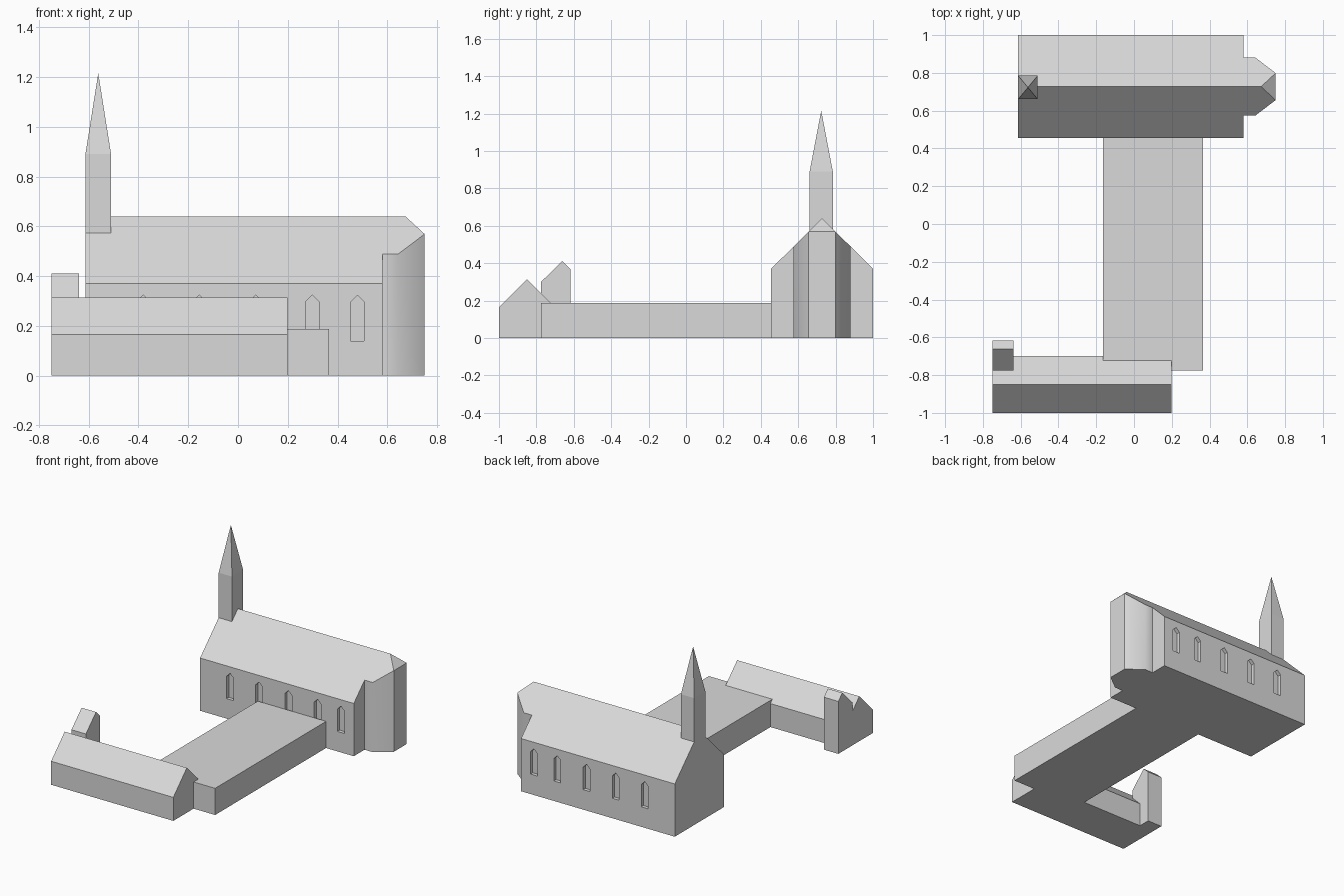
import bpy, bmesh, math
from mathutils import Vector

if "Cube" in bpy.data.objects:
    bpy.data.objects.remove(bpy.data.objects["Cube"])

stone = bpy.data.materials.new("pale grey")
stone.diffuse_color = (0.7, 0.7, 0.7, 1)
stone.use_nodes = True
stone.node_tree.nodes["Principled BSDF"].inputs["Base Color"].default_value = stone.diffuse_color


def finish(name, bm):
    bmesh.ops.recalc_face_normals(bm, faces=bm.faces)
    mesh = bpy.data.meshes.new(name)
    bm.to_mesh(mesh)
    bm.free()
    mesh.materials.append(stone)
    ob = bpy.data.objects.new(name, mesh)
    bpy.context.collection.objects.link(ob)
    return ob


def prism(bm, points, sweep):
    """Extrude a closed polygon along a vector."""
    face = bm.faces.new([bm.verts.new(p) for p in points])
    out = bmesh.ops.extrude_face_region(bm, geom=[face], use_keep_orig=True)
    moved = [v for v in out["geom"] if isinstance(v, bmesh.types.BMVert)]
    bmesh.ops.translate(bm, verts=moved, vec=sweep)


def along_x(name, x0, x1, profile):
    bm = bmesh.new()
    prism(bm, [(x0, y, z) for y, z in profile], (x1 - x0, 0, 0))
    return finish(name, bm)


# Church nave with gable roof
RIDGE_Y, RIDGE_Z, EAVE_Z, HALF = 0.7275, 0.64, 0.37, 0.2725
SLOPE = (RIDGE_Z - EAVE_Z) / HALF
nave = along_x("nave", -0.613, 0.58, [
    (RIDGE_Y - HALF, 0), (RIDGE_Y + HALF, 0), (RIDGE_Y + HALF, EAVE_Z),
    (RIDGE_Y, RIDGE_Z), (RIDGE_Y - HALF, EAVE_Z)])

# Pointed window recesses on both long walls
bm = bmesh.new()
for side in (-1, 1):
    wall = RIDGE_Y + side * HALF
    for x in (-0.38, -0.155, 0.072, 0.299, 0.48):
        outline = [(-0.027, 0.14), (0.027, 0.14), (0.027, 0.297), (0, 0.324), (-0.027, 0.297)]
        prism(bm, [(x + dx, wall - side * 0.025, z) for dx, z in outline], (0, side * 0.05, 0))
cutter = finish("window_cutter", bm)
cutter.hide_render = True
mod = nave.modifiers.new("windows", "BOOLEAN")
mod.operation = "DIFFERENCE"
mod.solver = "EXACT"
mod.object = cutter
bpy.context.view_layer.objects.active = nave
bpy.ops.object.modifier_apply(modifier=mod.name)
bpy.data.objects.remove(cutter)

# Apse: footprint prism trimmed by the two roof slopes and the end hip
bm = bmesh.new()
plan = [(0.58, -0.153), (0.643, -0.153), (0.75, -0.0715),
        (0.75, 0.0715), (0.643, 0.153), (0.58, 0.153)]
prism(bm, [(x, RIDGE_Y + y, 0) for x, y in plan], (0, 0, 0.8))
ridge_end = Vector((0.673, RIDGE_Y, RIDGE_Z))
for normal in ((0, -SLOPE, 1), (0, SLOPE, 1), (0.071, 0, 0.077)):
    cut = bmesh.ops.bisect_plane(bm, geom=bm.verts[:] + bm.edges[:] + bm.faces[:], dist=1e-5,
                                 plane_co=ridge_end, plane_no=normal, clear_outer=True)
    rim = [e for e in bm.edges if e.is_boundary]
    bmesh.ops.contextual_create(bm, geom=rim)
apse = finish("apse", bm)
bpy.ops.object.select_all(action="DESELECT")
apse.select_set(True)
bpy.context.view_layer.objects.active = apse
bpy.ops.object.shade_smooth_by_angle(angle=math.radians(42))

# Bell tower with pyramid spire, flush with the west gable
bm = bmesh.new()
x0, x1, y0, y1, top = -0.613, -0.51, 0.661, 0.785, 0.89
prism(bm, [(x0, y0, 0.572), (x1, y0, 0.572), (x1, y1, 0.572), (x0, y1, 0.572)], (0, 0, top - 0.572))
bm.faces.ensure_lookup_table()
cap = max(bm.faces, key=lambda f: f.calc_center_median().z)
tip = bmesh.ops.poke(bm, faces=[cap])["verts"][0]
tip.co.z = 1.215
finish("spire_tower", bm)

# Flat-roofed connecting wing
along_x("connecting_wing", -0.165, 0.365,
        [(-0.775, 0), (0.456, 0), (0.456, 0.187), (-0.775, 0.187)])

# Low gabled front house
along_x("front_house", -0.75, 0.198,
        [(-1, 0), (-0.70, 0), (-0.70, 0.165), (-0.85, 0.315), (-1, 0.165)])

# Small stair turret with uneven gable
along_x("stair_turret", -0.75, -0.638,
        [(-0.775, 0), (-0.617, 0), (-0.617, 0.368), (-0.662, 0.411), (-0.775, 0.30)])
